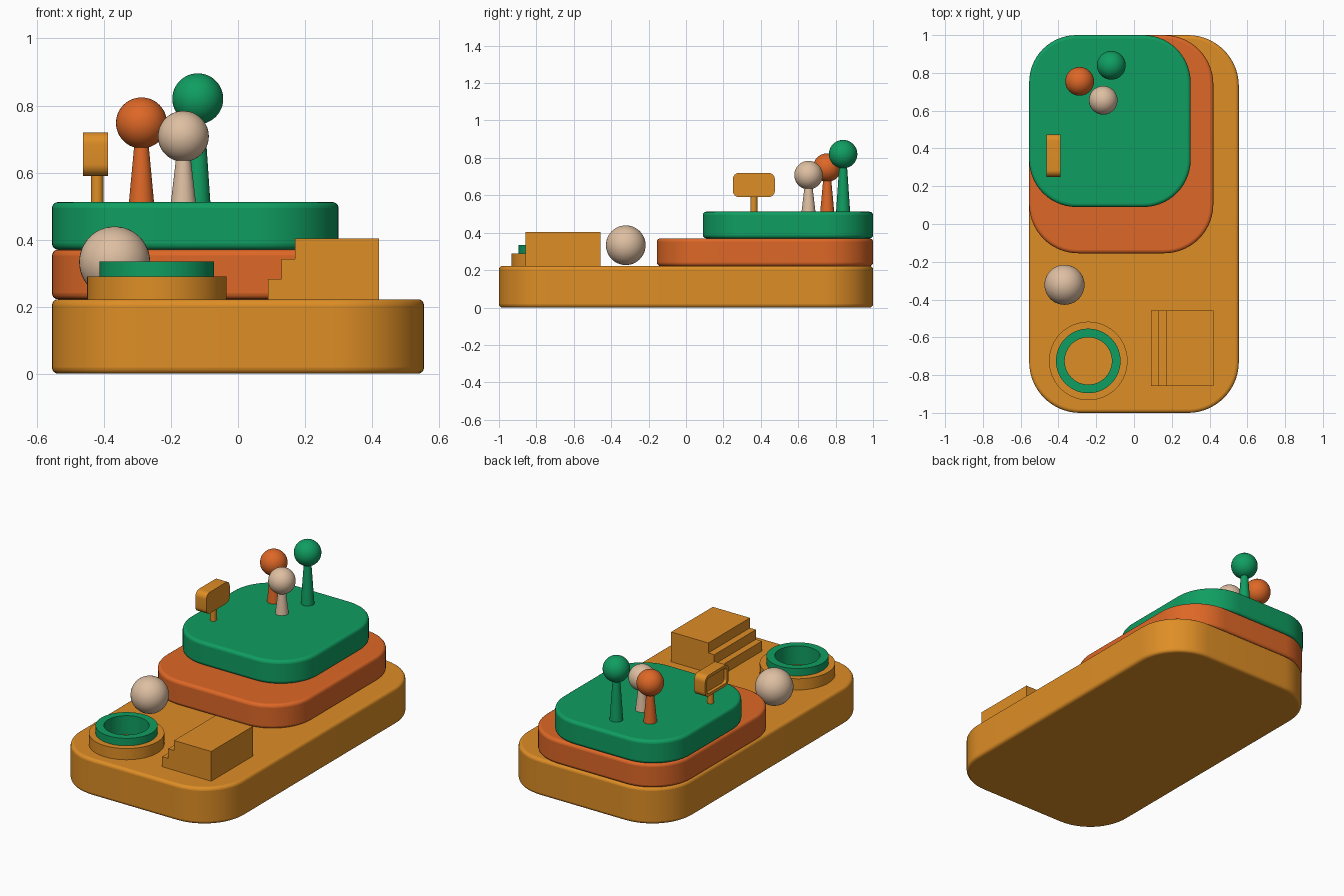
import bpy, bmesh, math
from mathutils import Matrix, Vector

if "Cube" in bpy.data.objects:
    bpy.data.objects.remove(bpy.data.objects["Cube"])


def material(name, rgb):
    m = bpy.data.materials.new(name)
    m.diffuse_color = (*rgb, 1)
    m.use_nodes = True
    m.node_tree.nodes["Principled BSDF"].inputs["Base Color"].default_value = m.diffuse_color
    return m


AMBER = material("amber", (0.73, 0.27, 0.019))
ORANGE = material("orange", (0.73, 0.137, 0.02))
GREEN = material("green", (0.005, 0.34, 0.12))
BEIGE = material("beige", (0.73, 0.52, 0.36))


def finish(bm, name, mat, angle=35, bevel=0):
    bmesh.ops.recalc_face_normals(bm, faces=bm.faces)
    me = bpy.data.meshes.new(name)
    bm.to_mesh(me)
    bm.free()
    me.materials.append(mat)
    ob = bpy.data.objects.new(name, me)
    bpy.context.collection.objects.link(ob)
    bpy.ops.object.select_all(action='DESELECT')
    ob.select_set(True)
    bpy.context.view_layer.objects.active = ob
    bpy.ops.object.shade_smooth_by_angle(angle=math.radians(angle))
    if bevel:
        b = ob.modifiers.new("soft_edges", 'BEVEL')
        b.width, b.segments = bevel, 4
        b.limit_method, b.angle_limit = 'ANGLE', math.radians(50)
        bpy.ops.object.modifier_move_to_index(modifier=b.name, index=0)
    return ob


def rounded_rect(x0, x1, y0, y1, r, n):
    pts = []
    corners = [(x1 - r, y1 - r), (x0 + r, y1 - r), (x0 + r, y0 + r), (x1 - r, y0 + r)]
    for q, (cx, cy) in enumerate(corners):
        for i in range(n + 1):
            a = (q + i / n) * math.pi / 2
            pts.append((cx + r * math.cos(a), cy + r * math.sin(a)))
    return pts


def prism(pts, direction):
    # closed 3D outline extruded along a direction; returns bmesh and end cap
    bm = bmesh.new()
    f = bm.faces.new([bm.verts.new(p) for p in pts])
    new = bmesh.ops.extrude_face_region(bm, geom=[f])["geom"]
    bmesh.ops.translate(bm, verts=[g for g in new if isinstance(g, bmesh.types.BMVert)],
                        vec=Vector(direction))
    cap = [g for g in new if isinstance(g, bmesh.types.BMFace)][0]
    return bm, cap


def slab(name, x0, x1, y0, y1, z0, z1, r, mat):
    pts = [(x, y, z0) for x, y in rounded_rect(x0, x1, y0, y1, r, 14)]
    bm, _ = prism(pts, (0, 0, z1 - z0))
    finish(bm, name, mat, 35, 0.018)


def cone(name, x, y, z0, z1, r0, r1, mat):
    bm = bmesh.new()
    bmesh.ops.create_cone(bm, cap_ends=True, segments=32, radius1=r0, radius2=r1, depth=z1 - z0,
                          matrix=Matrix.Translation((x, y, (z0 + z1) / 2)))
    finish(bm, name, mat)


def ball(name, x, y, z, r, mat):
    bm = bmesh.new()
    bmesh.ops.create_uvsphere(bm, u_segments=40, v_segments=24, radius=r,
                              matrix=Matrix.Translation((x, y, z)))
    finish(bm, name, mat, 60)


def tube(name, x, y, z0, z1, ro, ri, mat, n=64):
    bm = bmesh.new()
    section = [(ro, z0), (ro, z1), (ri, z1), (ri, z0)]
    rings = [[bm.verts.new((x + r * math.cos(2 * math.pi * i / n),
                            y + r * math.sin(2 * math.pi * i / n), z)) for i in range(n)]
             for r, z in section]
    for k in range(4):
        a, b = rings[k], rings[(k + 1) % 4]
        for i in range(n):
            j = (i + 1) % n
            bm.faces.new((a[i], a[j], b[j], b[i]))
    finish(bm, name, mat)


# stacked terraces
slab("base_terrace", -0.555, 0.555, -1, 1, 0, 0.222, 0.27, AMBER)
slab("middle_terrace", -0.555, 0.42, -0.155, 1, 0.222, 0.37, 0.26, ORANGE)
slab("top_terrace", -0.555, 0.30, 0.09, 1, 0.37, 0.512, 0.25, GREEN)

# trees: tapered trunk with a ball crown
for name, x, y, z, mat in [("green", -0.12, 0.84, 0.82, GREEN),
                           ("orange", -0.288, 0.755, 0.748, ORANGE),
                           ("beige", -0.163, 0.655, 0.708, BEIGE)]:
    cone(name + "_trunk", x, y, 0.505, z - 0.05, 0.038, 0.02, mat)
    ball(name + "_crown", x, y, z, 0.076, mat)

# boulder
ball("boulder", -0.368, -0.322, 0.333, 0.106, BEIGE)

# round basin: outer step and inner rim
tube("basin_step", -0.242, -0.725, 0.215, 0.29, 0.208, 0.15, AMBER)
tube("basin_rim", -0.242, -0.725, 0.215, 0.335, 0.171, 0.125, GREEN)

# stair block
profile = [(0.09, 0.215), (0.42, 0.215), (0.42, 0.403), (0.17, 0.403),
           (0.17, 0.342), (0.13, 0.342), (0.13, 0.283), (0.09, 0.283)]
bm, _ = prism([(x, -0.857, z) for x, z in profile], (0, 0.4, 0))
finish(bm, "stairs", AMBER)

# sign board with a recessed panel on the left face
outline = rounded_rect(0.25, 0.475, 0.59, 0.72, 0.035, 8)
bm, cap = prism([(-0.388, y, z) for y, z in outline], (-0.074, 0, 0))
bmesh.ops.recalc_face_normals(bm, faces=bm.faces)
bmesh.ops.inset_region(bm, faces=[cap], thickness=0.018)
new = bmesh.ops.extrude_face_region(bm, geom=[cap])["geom"]
bmesh.ops.translate(bm, verts=[g for g in new if isinstance(g, bmesh.types.BMVert)], vec=(0.02, 0, 0))
if cap.is_valid:
    bmesh.ops.delete(bm, geom=[cap], context='FACES_ONLY')
finish(bm, "sign_board", AMBER)
cone("sign_post", -0.42, 0.363, 0.505, 0.595, 0.019, 0.019, AMBER)
